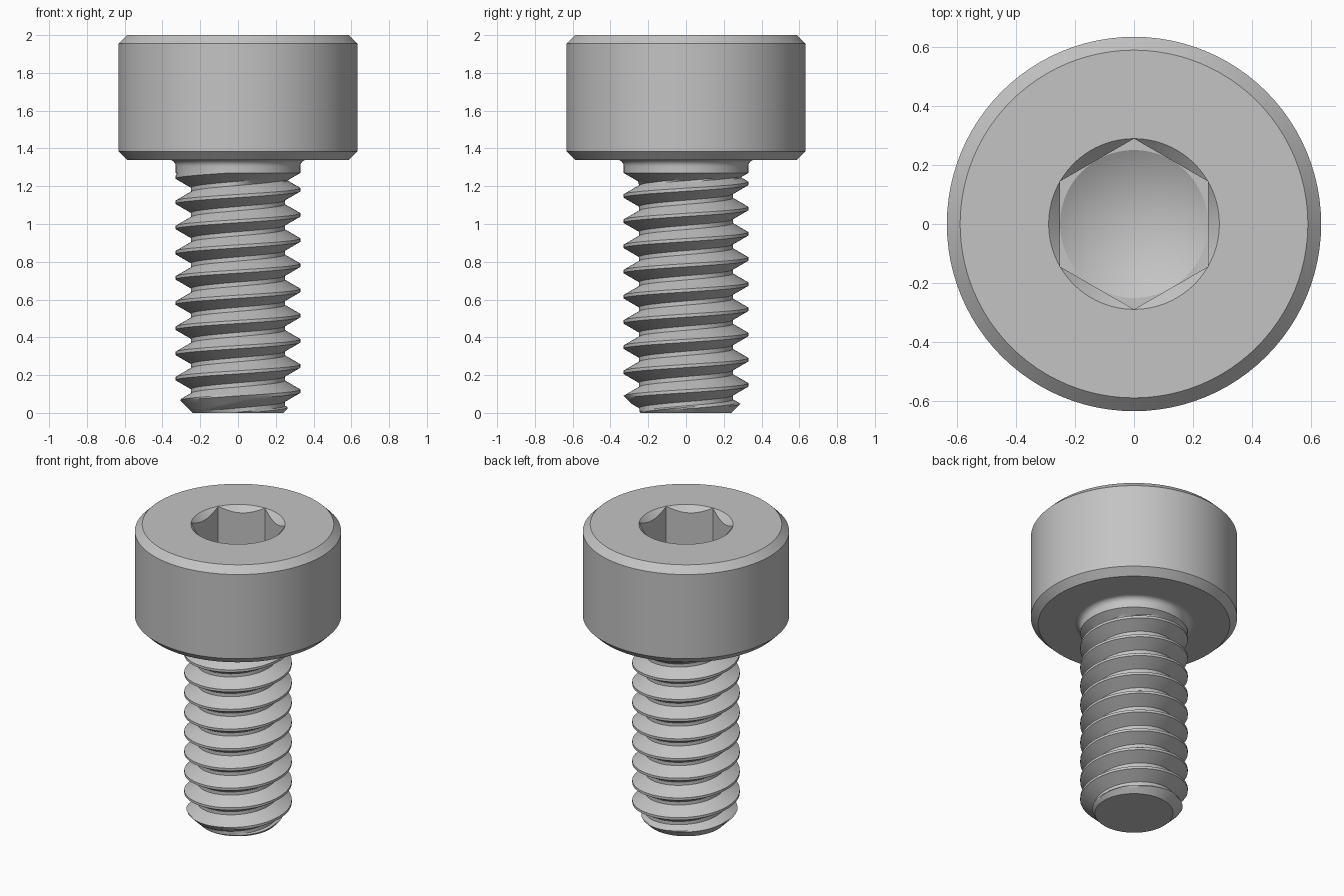
import bpy
import bmesh
from math import cos, sin, pi, radians, sqrt

SEGMENTS = 96
PITCH = 0.4 / 3
MAJOR, MINOR = 0.33, 0.248
THREAD_TOP, HEAD_BASE = 1.27, 1.34
FILLET = 0.035
SLOPE = sqrt(3)              # thread flanks at 60 degrees
CREST = PITCH / 16           # half width of the crest flat
ROOT = CREST + (MAJOR - MINOR) / SLOPE
HEX = 0.25                   # centre to flat of the socket
RIM = HEX / cos(pi / 6)

cube = bpy.data.objects.get("Cube")
if cube:
    bpy.data.objects.remove(cube, do_unlink=True)

steel = bpy.data.materials.new("grey steel")
steel.use_nodes = True
steel.diffuse_color = (0.55, 0.55, 0.55, 1)
bsdf = next(n for n in steel.node_tree.nodes if n.type == "BSDF_PRINCIPLED")
bsdf.inputs["Base Color"].default_value = steel.diffuse_color


def sweep(name, column):
    """Join the (radius, height) profiles given by column(angle) around z."""
    bm = bmesh.new()
    previous = None
    for j in range(SEGMENTS + 1):
        a = 2 * pi * j / SEGMENTS
        verts = [bm.verts.new((r * cos(a), r * sin(a), z)) for r, z in column(a)]
        if previous:
            for i in range(len(verts) - 1):
                bm.faces.new((previous[i], verts[i], verts[i + 1], previous[i + 1]))
        previous = verts
    bmesh.ops.remove_doubles(bm, verts=bm.verts[:], dist=0.00002)
    mesh = bpy.data.meshes.new(name)
    bm.to_mesh(mesh)
    bm.free()
    mesh.materials.append(steel)
    obj = bpy.data.objects.new(name, mesh)
    bpy.context.collection.objects.link(obj)
    bpy.ops.object.select_all(action="DESELECT")
    obj.select_set(True)
    bpy.context.view_layer.objects.active = obj
    bpy.ops.object.shade_smooth_by_angle(angle=radians(25))
    return obj


# Head: chamfered cylinder with a countersunk hexagon socket and drilled floor
def head_column(a):
    flat = HEX / cos((a + pi / 6) % (pi / 3) - pi / 6)
    floor = 1.667
    return [(MAJOR + FILLET, HEAD_BASE), (0.588, HEAD_BASE), (0.633, 1.385),
            (0.633, 1.955), (0.588, 2), (RIM, 2), (flat, 2 - (RIM - flat)),
            (flat, floor), (HEX, floor), (0, floor - HEX / SLOPE)]


# Shank: helical thread, chamfered tip, run-out under a filleted neck
STEPS = 6
flank = [CREST + (ROOT - CREST) * i / STEPS for i in range(STEPS + 1)]
offsets = [-d for d in reversed(flank)] + flank


def shank_column(a):
    rows = [(0, 0)]
    for k in range(-3, 10):
        centre = 0.115 + PITCH * (k + a / (2 * pi))
        for d in offsets:
            z = min(max(centre + d, 0), THREAD_TOP)
            off = abs((z - centre + PITCH / 2) % PITCH - PITCH / 2)
            r = max(MINOR, MAJOR - max(0, off - CREST) * SLOPE)
            r = max(r, MAJOR - (THREAD_TOP - z) * SLOPE)
            rows.append((min(r, 0.24 + z), z))
    for i in range(7):
        t = pi / 2 * i / 6
        rows.append((MAJOR + FILLET * (1 - cos(t)),
                     HEAD_BASE - FILLET * (1 - sin(t))))
    return rows


sweep("screw_head", head_column)
sweep("threaded_shank", shank_column)
